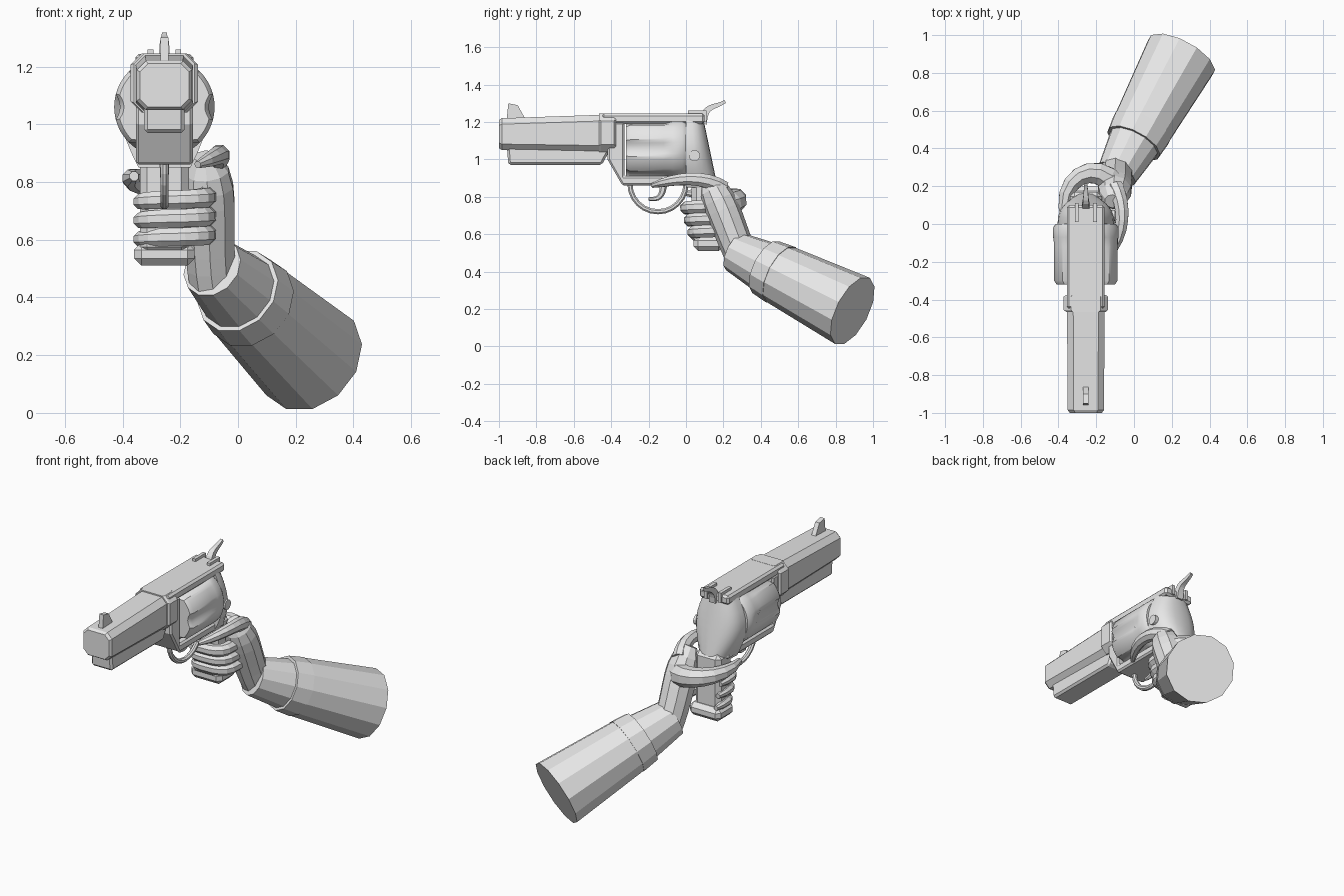
import bpy, bmesh, math
from mathutils import Vector
from mathutils.geometry import interpolate_bezier

if "Cube" in bpy.data.objects:
    bpy.data.objects.remove(bpy.data.objects["Cube"])

colour = (.8, .8, .8, 1)
grey = bpy.data.materials.new("plain grey")
grey.use_nodes = True
grey.diffuse_color = colour
grey.node_tree.nodes["Principled BSDF"].inputs["Base Color"].default_value = colour

gun_x = -.255
up, across = Vector((0, 0, 1)), Vector((1, 0, 0))


def loft(name, rings, smooth=False, bevel=0):
    """Skin a list of equal-length point rings and cap both ends."""
    bm = bmesh.new()
    loops = [[bm.verts.new(point) for point in ring] for ring in rings]
    for lower, upper in zip(loops, loops[1:]):
        for i in range(len(lower)):
            bm.faces.new((lower[i - 1], lower[i], upper[i], upper[i - 1]))
    bm.faces.new(loops[0])
    bm.faces.new(loops[-1])
    bmesh.ops.recalc_face_normals(bm, faces=bm.faces)
    mesh = bpy.data.meshes.new(name)
    bm.to_mesh(mesh)
    bm.free()
    mesh.materials.append(grey)
    part = bpy.data.objects.new(name, mesh)
    bpy.context.collection.objects.link(part)
    if bevel:
        modifier = part.modifiers.new("bevel", 'BEVEL')
        modifier.width, modifier.segments = bevel, 1
    if smooth:
        bpy.ops.object.select_all(action='DESELECT')
        part.select_set(True)
        bpy.context.view_layer.objects.active = part
        bpy.ops.object.shade_smooth_by_angle(angle=math.radians(35))


def plate(name, profile, half, bevel=0, x=gun_x):
    """Extrude a side profile of (y, z) points across x."""
    loft(name, [[(x + side * half, y, z) for y, z in profile] for side in (-1, 1)], bevel=bevel)


def rect(front, back, bottom, top):
    return [(front, bottom), (front, top), (back, top), (back, bottom)]


def octagon(y, half, bottom, top):
    """Chamfered rectangle across the gun at depth y."""
    middle, tall, cut = (bottom + top) / 2, (top - bottom) / 2, half * .33
    quarter = [(half, tall - cut), (half - cut, tall)]
    points = (quarter + [(-a, b) for a, b in reversed(quarter)]
              + [(-a, -b) for a, b in quarter] + [(a, -b) for a, b in reversed(quarter)])
    return [(gun_x + a, y, middle + b) for a, b in points]


def tube(name, path, start, end, tip=0, sides=8, reference=up):
    """Sweep a tapering polygon along a path; tip rounds off the far end."""
    rings, last = [], len(path) - 1
    for i, centre in enumerate(path):
        t = i / last
        along = (path[min(i + 1, last)] - path[max(i - 1, 0)]).normalized()
        u = (reference - along * reference.dot(along)).normalized()
        w = along.cross(u)
        radius = (start + (end - start) * t) * (1 - tip * t ** 8)
        angles = [math.tau * (k + .5) / sides for k in range(sides)]
        rings.append([centre + radius * (u * math.cos(a) + w * math.sin(a)) for a in angles])
    loft(name, rings)


def bend(*handles, steps=9):
    return interpolate_bezier(*[Vector(h) for h in handles], steps)


def gun_bend(*handles):
    return bend(*[(gun_x, y, z) for y, z in handles])


def power(value, exponent):
    return math.copysign(abs(value) ** exponent, value)


# Barrel, collar, lug below the barrel and front sight
loft("barrel", [octagon(-1, .085, 1.06, 1.21), octagon(-.985, .096, 1.05, 1.22),
                octagon(-.4, .1, 1.04, 1.24)])
loft("barrel_collar", [octagon(y, half, 1.04, 1.245) for y, half in
                       ((-.465, .105), (-.455, .117), (-.385, .117), (-.375, .105))])
plate("barrel_lug", [(-.96, 1.1), (-.95, .97), (-.45, .97), (-.38, 1.1)], .07, .012)
plate("front_sight", [(-.96, 1.2), (-.95, 1.3), (-.9, 1.29), (-.85, 1.2)], .014)

# Frame around the cylinder window
plate("top_strap", rect(-.45, .1, 1.19, 1.244), .1, .012)
plate("lower_frame", [(-.42, 1.2), (-.42, 1), (-.34, .86), (.1, .86),
                      (.1, .91), (-.33, .91), (-.33, 1.2)], .099, .01)

# Rounded recoil shield behind the cylinder, tapering towards the top
shield = []
for step in range(9):
    t = step / 8
    half = .09 + .06 * math.sin(math.pi * t)
    depth = .17 - .08 * t
    shield.append([(gun_x + half * power(math.cos(a), .8), depth * abs(math.sin(a)) ** .8, .85 + .38 * t)
                   for a in (math.pi * k / 12 for k in range(13))])
loft("recoil_shield", shield, smooth=True)
screw_end = Vector((gun_x + .155, .045, 1.02))
tube("frame_screw", [screw_end - across / 10, screw_end], .03, .03, sides=12, reference=up)


# Cylinder with six flutes that fade out towards the back
def drum(y, radius, flute):
    ring = []
    for k in range(72):
        a = math.tau * k / 72
        r = radius - flute * max(0, math.cos(6 * a)) ** .8
        ring.append((gun_x + r * math.cos(a), y, 1.06 + r * math.sin(a)))
    return ring


body, rim, flute = .174, .16, .02
loft("cylinder", [drum(-.32, rim, flute), drum(-.3, body, flute), drum(-.12, body, flute),
                  drum(-.07, body, 0), drum(-.02, body, 0), drum(0, rim, 0)], smooth=True)

# Hammer and rear sight ears
tube("hammer", gun_bend((.09, 1.19), (.1, 1.3), (.15, 1.27), (.21, 1.31)),
     .03, .012, sides=4, reference=across)
for side, label in ((-1, "right"), (1, "left")):
    plate("rear_sight_" + label, rect(.01, .11, 1.2, 1.26), .01, x=gun_x + side * .048)

# Trigger and its looped guard
tube("trigger", gun_bend((-.12, .88), (-.12, .8), (-.15, .78), (-.2, .79)),
     .02, .01, sides=6, reference=across)
guard = [Vector((gun_x, -.15 - .15 * math.cos(a), .87 - .15 * math.sin(a)))
         for a in (math.pi * k / 12 for k in range(13))]
tube("trigger_guard", guard, .015, .015, reference=across)

# Grip and its flared butt
plate("grip", rect(.03, .17, .55, .9), .085, .025)
plate("grip_butt", rect(.04, .2, .51, .59), .105, .025)

# Palm, running from the wrist up to the index knuckle
tube("palm", bend((-.085, .31, .45), (-.11, .24, .6), (-.09, .2, .75), (-.115, .12, .89)),
     .086, .1, .6, 10, across)

# Three curled fingers, each a little lower and further back
for row, label in enumerate(("middle", "ring", "little")):
    path = []
    for step in range(12):
        a = math.radians(20 * step - 20)
        path.append(Vector((-.225 + .115 * power(math.cos(a), .6),
                            .1 + .02 * row - .1 * power(math.sin(a), .6),
                            .75 - .065 * row - .002 * step)))
    tube(label + "_finger", path, .038, .03, .5)

# Index finger along the frame, thumb wrapped behind the grip
tube("index_finger", bend((-.1, .2, .84), (-.05, .1, .92), (-.04, -.05, .9), (-.14, -.18, .86)),
     .045, .026, .5)
tube("thumb", bend((-.1, .2, .75), (-.2, .35, .8), (-.42, .25, .8), (-.36, 0, .82)),
     .07, .034, .5)

# Sleeve: inner cuff, folded band, then the widening forearm
wrist, elbow = Vector((-.09, .265, .505)), Vector((.25, .89, .19))
for name, begin, finish, start, end in (("inner_cuff", 0, .3, .11, .145),
                                        ("sleeve_band", .26, .39, .156, .168),
                                        ("forearm_sleeve", .38, 1, .164, .2)):
    tube(name, [wrist.lerp(elbow, begin), wrist.lerp(elbow, finish)], start, end, sides=12)
